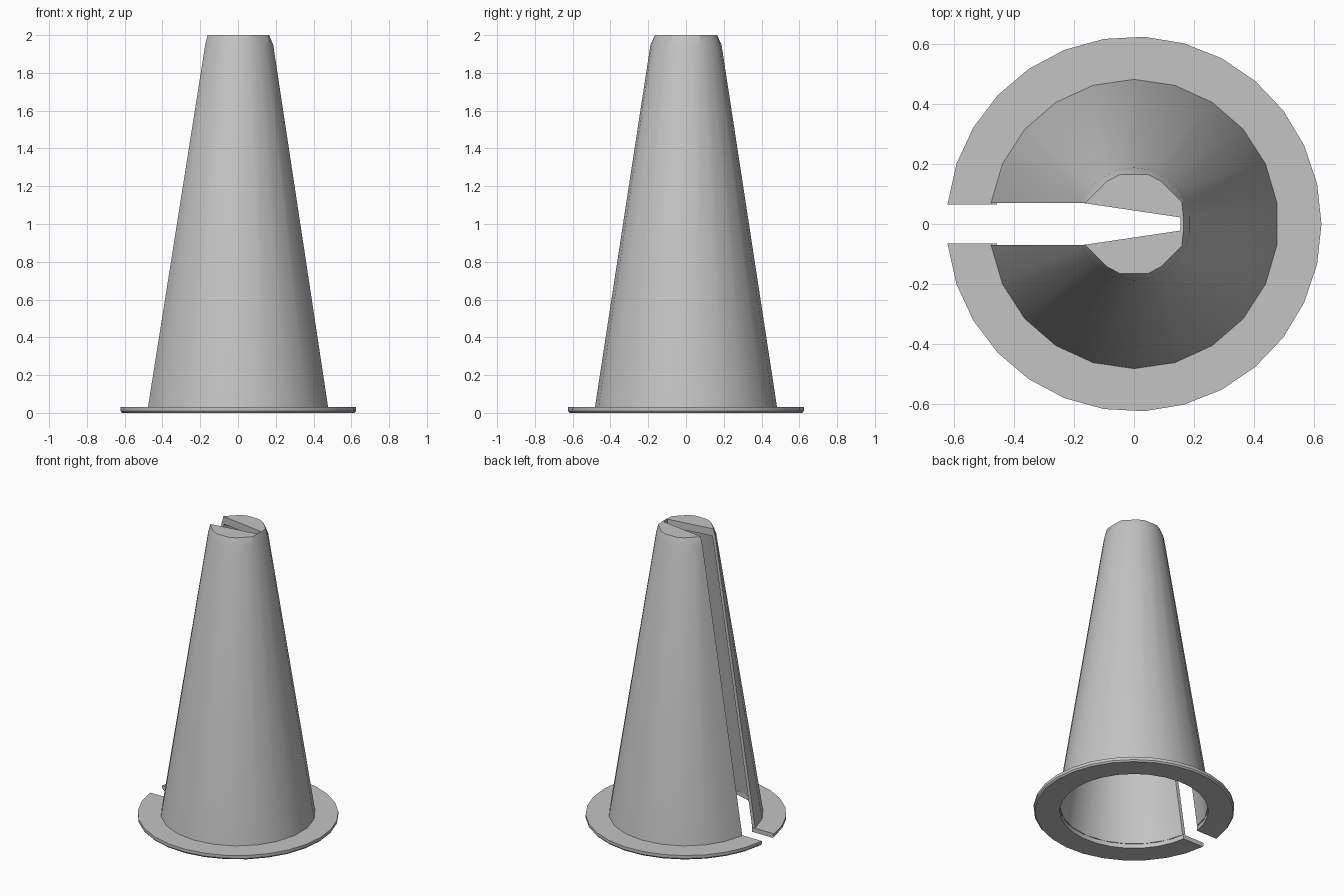
import bpy, bmesh
from math import sin, cos, pi, radians

cube = bpy.data.objects.get("Cube")
if cube:
    bpy.data.objects.remove(cube, do_unlink=True)

grey = bpy.data.materials.new("plain grey")
grey.use_nodes = True
grey.diffuse_color = (0.55, 0.55, 0.55, 1)
grey.node_tree.nodes["Principled BSDF"].inputs["Base Color"].default_value = grey.diffuse_color


def finish(bm, name):
    bmesh.ops.recalc_face_normals(bm, faces=bm.faces)
    mesh = bpy.data.meshes.new(name)
    bm.to_mesh(mesh)
    bm.free()
    mesh.materials.append(grey)
    obj = bpy.data.objects.new(name, mesh)
    bpy.context.collection.objects.link(obj)
    return obj


def lathe(name, profile, sides, closed):
    """Turn (radius, height, octagonal) points around z, with one flat side towards -x."""
    bm = bmesh.new()
    loops = []
    for r, z, octagonal in profile:
        loop = []
        for i in range(sides):
            a = pi + (i + 0.5) * 2 * pi / sides
            k = 1
            if octagonal:
                off = (a + pi / 8) % (pi / 4) - pi / 8
                k = cos(pi / 8) / cos(off)
            loop.append(bm.verts.new((r * k * cos(a), r * k * sin(a), z)))
        loops.append(loop)
    pairs = list(zip(loops, loops[1:]))
    if closed:
        pairs.append((loops[-1], loops[0]))
    else:
        bm.faces.new(loops[0])
        bm.faces.new(loops[-1])
    for low, high in pairs:
        for i in range(sides):
            j = (i + 1) % sides
            bm.faces.new((low[i], low[j], high[j], high[i]))
    return finish(bm, name)


def prism(name, outline, z0, z1):
    bm = bmesh.new()
    face = bm.faces.new([bm.verts.new((x, y, z0)) for x, y in outline])
    top = bmesh.ops.extrude_face_region(bm, geom=[face])["geom"]
    for v in top:
        if isinstance(v, bmesh.types.BMVert):
            v.co.z = z1
    return finish(bm, name)


def cut_slot(obj, half):
    # Parallel slot through the -x wall, narrowing to a wedge across the cap
    side = [(-1, half), (-0.17, half), (0.155, 0.022)]
    cutter = prism("slot_cutter", side + [(x, -y) for x, y in reversed(side)], -0.2, 2.2)
    cutter.hide_render = True
    mod = obj.modifiers.new("slot", 'BOOLEAN')
    mod.operation, mod.solver, mod.object = 'DIFFERENCE', 'EXACT', cutter
    bpy.ops.object.select_all(action='DESELECT')
    obj.select_set(True)
    bpy.context.view_layer.objects.active = obj
    bpy.ops.object.modifier_apply(modifier=mod.name)
    bpy.data.objects.remove(cutter, do_unlink=True)
    bpy.ops.object.shade_smooth_by_angle(angle=radians(25))


# Hollow tapered body with a chamfered, eight-sided cap
body = lathe("cone_body", [
    (0.168, 1.95, False), (0.46, 0.03, False),
    (0.482, 0.03, False), (0.188, 1.95, False), (0.178, 2.0, True)], 22, False)
cut_slot(body, 0.07)

# Flat split flange with a slightly bevelled lower rim
flange = lathe("base_flange", [
    (0.463, 0.0, False), (0.617, 0.0, False), (0.625, 0.01, False),
    (0.625, 0.03, False), (0.463, 0.03, False)], 29, True)
cut_slot(flange, 0.065)
